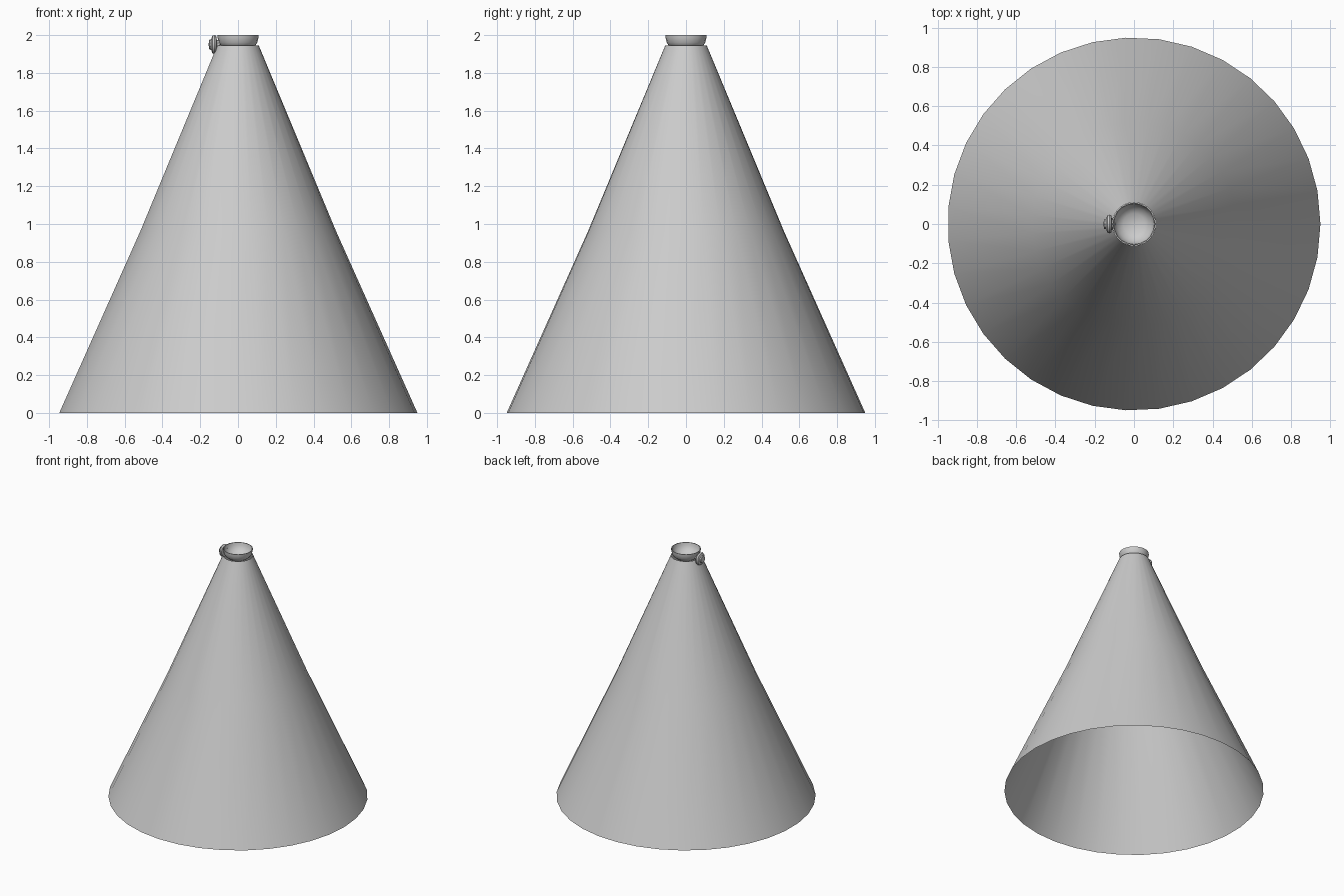
import bpy, bmesh, math
from mathutils import Matrix

cube = bpy.data.objects.get("Cube")
if cube:
    bpy.data.objects.remove(cube, do_unlink=True)

grey = bpy.data.materials.new("light grey")
grey.use_nodes = True
colour = (0.6, 0.6, 0.6, 1)
grey.diffuse_color = colour
grey.node_tree.nodes["Principled BSDF"].inputs["Base Color"].default_value = colour


def lathe(name, profile, sides, matrix=None, angle=35):
    """Turn a (radius, height) profile about z; radius 0 closes an end."""
    bm = bmesh.new()
    rings = []
    for r, z in profile:
        if r == 0:
            rings.append([bm.verts.new((0, 0, z))] * sides)
        else:
            turns = [2 * math.pi * i / sides for i in range(sides)]
            rings.append([bm.verts.new((r * math.cos(a), r * math.sin(a), z)) for a in turns])
    for low, high in zip(rings, rings[1:]):
        for i in range(sides):
            j = (i + 1) % sides
            corners = list(dict.fromkeys((low[i], low[j], high[j], high[i])))
            bm.faces.new(corners)
    if matrix:
        bm.transform(matrix)
    mesh = bpy.data.meshes.new(name)
    bm.to_mesh(mesh)
    bm.free()
    mesh.materials.append(grey)
    obj = bpy.data.objects.new(name, mesh)
    bpy.context.collection.objects.link(obj)
    bpy.ops.object.select_all(action='DESELECT')
    obj.select_set(True)
    bpy.context.view_layer.objects.active = obj
    bpy.ops.object.shade_smooth_by_angle(angle=math.radians(angle))
    return obj


# Open conical shade, slightly waisted halfway up
lathe("shade", [(0.95, 0), (0.52, 0.96), (0.11, 1.945)], 35)

# Shallow cup in the top opening: outer wall, lip and rounded bowl
lathe("top_cup", [(0, 1.915), (0.06, 1.92), (0.092, 1.945), (0.102, 1.96),
                  (0.108, 1.985), (0.109, 2.0), (0.104, 2.0), (0.1, 1.98),
                  (0.085, 1.95), (0.055, 1.93), (0, 1.922)], 20)

# Turned knob on the right side, its axis along x
outward = Matrix.Translation((0, 0, 1.95)) @ Matrix.Rotation(-math.pi / 2, 4, 'Y')
lathe("side_knob", [(0, 0.095), (0.025, 0.095), (0.025, 0.112), (0.046, 0.116),
                    (0.05, 0.125), (0.046, 0.136), (0.028, 0.142),
                    (0.026, 0.152), (0, 0.156)], 10, outward)
